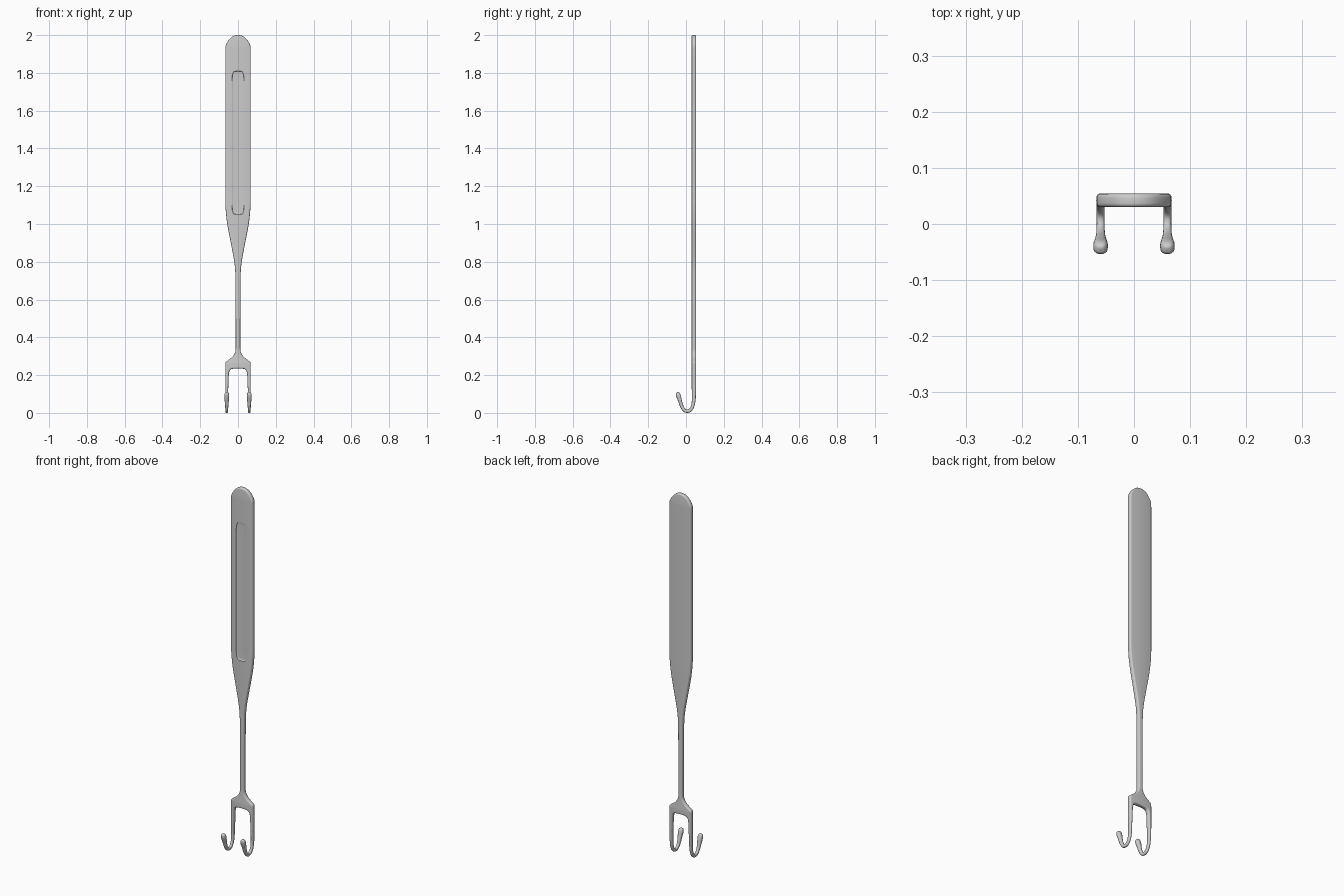
import bpy, bmesh, math
from mathutils import Matrix, Vector

if "Cube" in bpy.data.objects:
    bpy.data.objects.remove(bpy.data.objects["Cube"])

PLATE_Y = 0.042


def soften(pts, closed, rounds=2):
    """Corner-cutting smoothing of a list of tuples."""
    for _ in range(rounds):
        out = [] if closed else [pts[0]]
        n = len(pts)
        for i in range(n if closed else n - 1):
            a, b = Vector(pts[i]), Vector(pts[(i + 1) % n])
            out += [tuple(a * 0.75 + b * 0.25), tuple(a * 0.25 + b * 0.75)]
        pts = out if closed else out + [pts[-1]]
    return pts


def finish(ob, angle=40):
    bpy.ops.object.select_all(action='DESELECT')
    ob.select_set(True)
    bpy.context.view_layer.objects.active = ob
    bpy.ops.object.shade_smooth_by_angle(angle=math.radians(angle))


def rounded_plate(name, half, y, half_thick, bevel):
    """Mirrored x-z outline made into a plate with rounded rims."""
    full = half + [(-x, z) for x, z in reversed(half) if x > 0]
    full = soften(full, True)
    cu = bpy.data.curves.new(name, 'CURVE')
    cu.dimensions, cu.fill_mode = '2D', 'BOTH'
    cu.extrude, cu.bevel_depth = half_thick - bevel, bevel
    cu.bevel_resolution, cu.offset = 3, -bevel
    sp = cu.splines.new('POLY')
    sp.points.add(len(full) - 1)
    for p, (x, z) in zip(sp.points, full):
        p.co = (x, z, 0, 1)
    sp.use_cyclic_u = True
    ob = bpy.data.objects.new(name, cu)
    bpy.context.collection.objects.link(ob)
    bpy.ops.object.select_all(action='DESELECT')
    ob.select_set(True)
    bpy.context.view_layer.objects.active = ob
    bpy.ops.object.convert(target='MESH')
    ob = bpy.context.view_layer.objects.active
    bm = bmesh.new()
    bm.from_mesh(ob.data)
    bmesh.ops.remove_doubles(bm, verts=bm.verts, dist=1e-5)
    bm.transform(Matrix.Translation((0, y, 0)) @ Matrix.Rotation(math.pi / 2, 4, 'X'))
    bmesh.ops.recalc_face_normals(bm, faces=bm.faces)
    bm.to_mesh(ob.data)
    bm.free()
    return ob


def hook(name, x, path, sides=20):
    """Sweep a rounded-box section along (y, z, half width, half depth)."""
    path = soften(path, False)
    bm = bmesh.new()
    rings = []
    for i, (y, z, a, b) in enumerate(path):
        p, q = path[max(i - 1, 0)], path[min(i + 1, len(path) - 1)]
        t = Vector((q[0] - p[0], q[1] - p[1])).normalized()
        ring = []
        for k in range(sides):
            w = 2 * math.pi * k / sides
            c, s = math.cos(w), math.sin(w)
            u = a * math.copysign(abs(c) ** 0.75, c)
            v = b * math.copysign(abs(s) ** 0.75, s)
            ring.append(bm.verts.new((x + u, y - t.y * v, z + t.x * v)))
        rings.append(ring)
    for r, s in zip(rings, rings[1:]):
        for k in range(sides):
            j = (k + 1) % sides
            bm.faces.new((r[k], r[j], s[j], s[k]))
    bm.faces.new(rings[0])
    bm.faces.new(rings[-1])
    bmesh.ops.recalc_face_normals(bm, faces=bm.faces)
    me = bpy.data.meshes.new(name)
    bm.to_mesh(me)
    bm.free()
    ob = bpy.data.objects.new(name, me)
    bpy.context.collection.objects.link(ob)
    finish(ob, 60)


# handle, neck and fork in one plate
body = rounded_plate("handle_and_fork", [
    (0.016, 2.0), (0.042, 1.985), (0.065, 1.95), (0.067, 1.93), (0.067, 1.90),
    (0.067, 1.5), (0.067, 1.16), (0.067, 1.09), (0.058, 1.0), (0.036, 0.89),
    (0.017, 0.79), (0.013, 0.72), (0.013, 0.66), (0.012, 0.40), (0.012, 0.34),
    (0.014, 0.32), (0.030, 0.295), (0.060, 0.274), (0.066, 0.268), (0.067, 0.258),
    (0.067, 0.24), (0.067, 0.14), (0.067, 0.125), (0.066, 0.12), (0.053, 0.12),
    (0.052, 0.125), (0.051, 0.14), (0.050, 0.18), (0.048, 0.215), (0.040, 0.232),
    (0.015, 0.235)], PLATE_Y, 0.012, 0.007)

# shallow thumb recess in the front of the handle
cutter = rounded_plate("recess_cutter", [
    (0.014, 1.81), (0.027, 1.805), (0.033, 1.77), (0.033, 1.70), (0.033, 1.4),
    (0.033, 1.16), (0.033, 1.09), (0.027, 1.055), (0.014, 1.05)], 0.028, 0.0075, 0.005)
mod = body.modifiers.new("recess", 'BOOLEAN')
mod.operation, mod.solver, mod.object = 'DIFFERENCE', 'EXACT', cutter
bpy.context.view_layer.objects.active = body
bpy.ops.object.modifier_apply(modifier="recess")
bpy.data.objects.remove(cutter)
finish(body)

# pair of forward-curling hooks with bulbous tips
hook_path = [
    (0.042, 0.17, 0.0078, 0.0115), (0.042, 0.12, 0.0078, 0.0115),
    (0.042, 0.075, 0.0072, 0.010), (0.037, 0.035, 0.007, 0.009),
    (0.020, 0.009, 0.007, 0.009), (-0.006, 0.009, 0.007, 0.009),
    (-0.022, 0.032, 0.008, 0.009), (-0.032, 0.065, 0.011, 0.010),
    (-0.039, 0.088, 0.0135, 0.0125), (-0.043, 0.102, 0.012, 0.0115),
    (-0.045, 0.109, 0.007, 0.007), (-0.0455, 0.110, 0.001, 0.001)]
for side, x in (("left", -0.0595), ("right", 0.0595)):
    hook(side + "_hook", x, hook_path)
